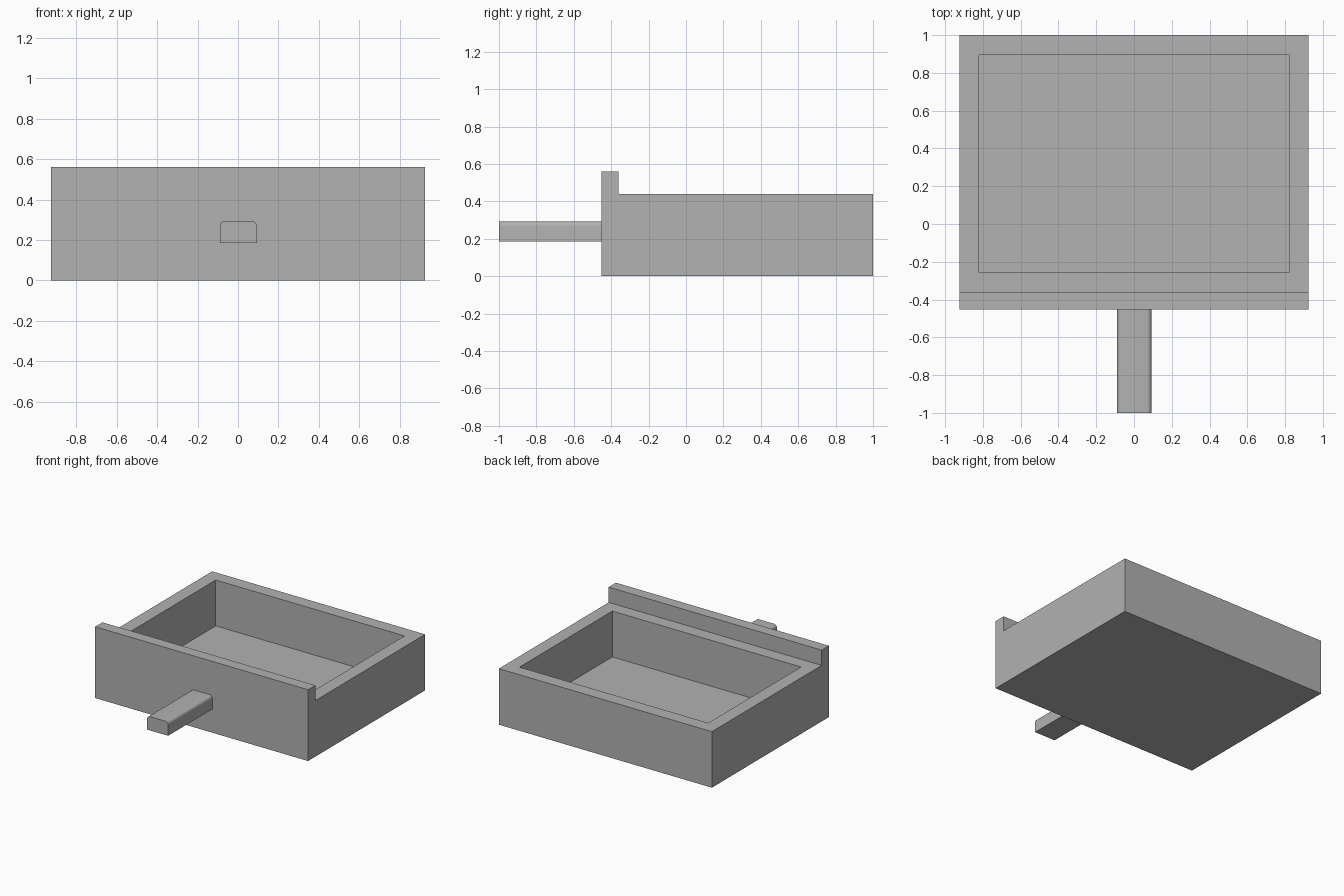
import bpy
import bmesh
import math
from mathutils import Vector

default = bpy.data.objects.get("Cube")
if default:
    bpy.data.objects.remove(default, do_unlink=True)

# Single flat colour
GREY = (0.445, 0.445, 0.445, 1)
grey = bpy.data.materials.new("plain_grey")
grey.use_nodes = True
grey.diffuse_color = GREY
grey.node_tree.nodes["Principled BSDF"].inputs["Base Color"].default_value = GREY


def extruded(profile, direction):
    """Return a bmesh solid: a closed profile swept along a direction."""
    bm = bmesh.new()
    face = bm.faces.new([bm.verts.new(p) for p in profile])
    swept = bmesh.ops.extrude_face_region(bm, geom=[face])["geom"]
    verts = [g for g in swept if isinstance(g, bmesh.types.BMVert)]
    bmesh.ops.translate(bm, verts=verts, vec=direction)
    bmesh.ops.recalc_face_normals(bm, faces=bm.faces)
    return bm


def finish(bm, name):
    mesh = bpy.data.meshes.new(name)
    bm.to_mesh(mesh)
    bm.free()
    mesh.materials.append(grey)
    obj = bpy.data.objects.new(name, mesh)
    bpy.context.collection.objects.link(obj)
    return obj


# Drawer body: side profile with the raised front panel, swept across the width
half_width, front, panel_back, back = 0.925, -0.452, -0.362, 1.0
rim, panel_top, floor, wall = 0.44, 0.56, 0.08, 0.105
side = [(front, 0), (back, 0), (back, rim), (panel_back, rim),
        (panel_back, panel_top), (front, panel_top)]
body = extruded([(-half_width, y, z) for y, z in side], Vector((2 * half_width, 0, 0)))

# Open compartment: inset the rim face and sink it to the floor
top = next(f for f in body.faces
           if f.normal.z > 0.9 and abs(f.calc_center_median().z - rim) < 0.01)
bmesh.ops.inset_region(body, faces=[top], thickness=wall, use_even_offset=True)
sunk = bmesh.ops.extrude_face_region(body, geom=[top])["geom"]
bmesh.ops.translate(body, verts=[g for g in sunk if isinstance(g, bmesh.types.BMVert)],
                    vec=(0, 0, floor - rim))
if top.is_valid:
    bmesh.ops.delete(body, geom=[top], context="FACES")
bmesh.ops.recalc_face_normals(body, faces=body.faces)
finish(body, "drawer_body")

# Pull handle: bar with rounded upper edges
left, right, low, high, radius = -0.09, 0.093, 0.185, 0.293, 0.025
section = [(left, low), (right, low)]
for cx, start in ((right - radius, 0), (left + radius, 90)):
    for step in range(7):
        a = math.radians(start + step * 15)
        section.append((cx + radius * math.cos(a), high - radius + radius * math.sin(a)))
handle = finish(extruded([(x, -1, z) for x, z in section], Vector((0, 1 + front, 0))),
                "pull_handle")
bpy.context.view_layer.objects.active = handle
handle.select_set(True)
bpy.ops.object.shade_smooth_by_angle(angle=math.radians(30))
